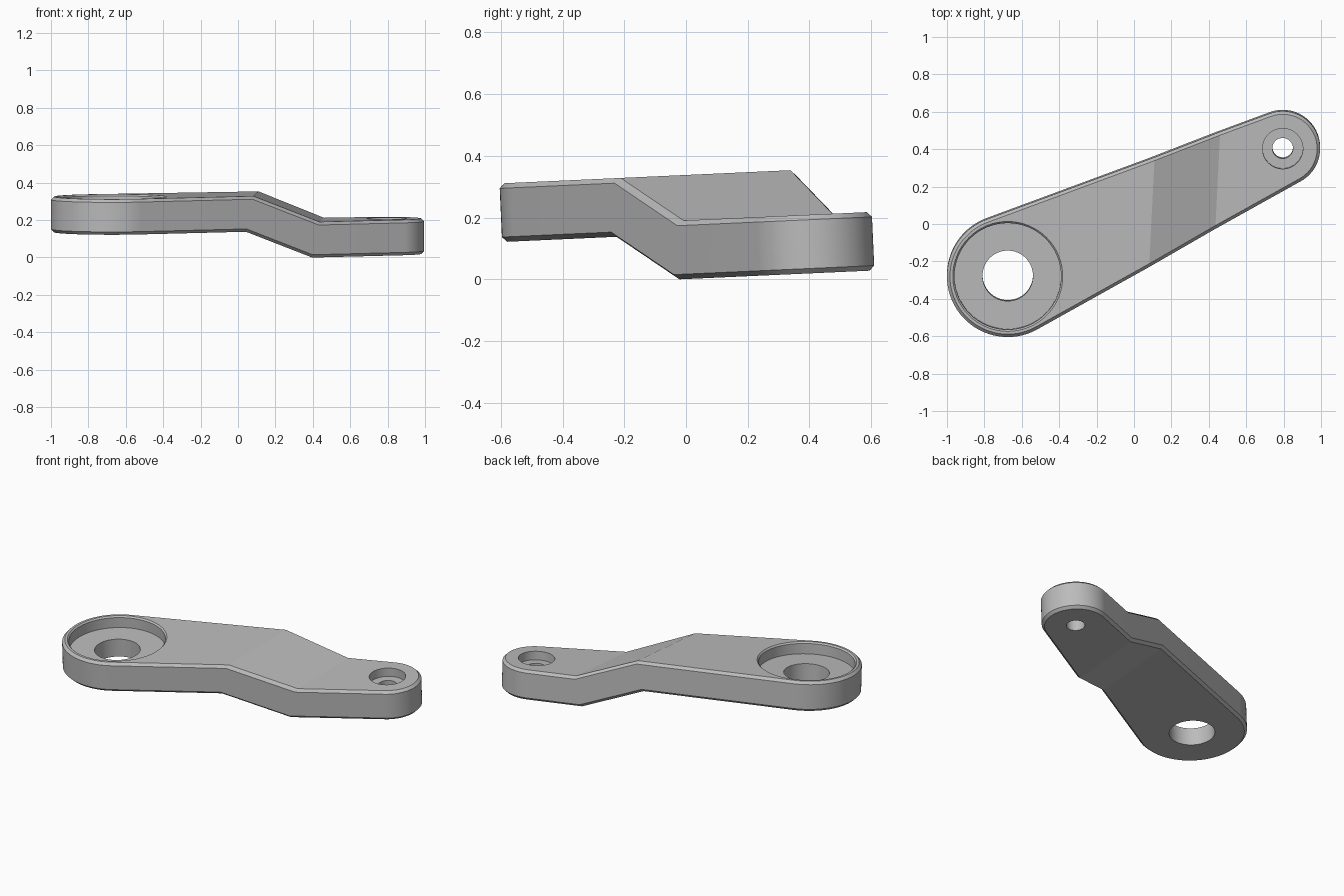
import bpy, bmesh, math
from mathutils import Matrix, Vector

cube = bpy.data.objects.get("Cube")
if cube:
    bpy.data.objects.remove(cube, do_unlink=True)

metal = bpy.data.materials.new("grey_metal")
metal.use_nodes = True
metal.diffuse_color = (0.5, 0.5, 0.5, 1)
metal.node_tree.nodes["Principled BSDF"].inputs["Base Color"].default_value = (0.5, 0.5, 0.5, 1)

BIG, BIG_R = Vector((-0.675, -0.274)), 0.325
SMALL, SMALL_R = Vector((0.795, 0.403)), 0.2
THICK, CHAMFER = 0.19, 0.016
HIGH, DROP = 0.154, 0.147            # raised end height and step down
BEND_1, BEND_2 = 0.054, 0.398        # where the step starts and ends
ACROSS = Vector((1, -0.05, -0.2))    # direction across the bend lines
TILT = Matrix.Translation((0, 0.009, -0.006)) @ Matrix.Rotation(math.radians(2.6), 4, 'X')


def outline(inset, z, steps=48):
    """Two end arcs joined by tangent lines."""
    axis = SMALL - BIG
    a = math.atan2(axis.y, axis.x)
    half = math.pi / 2 - math.asin((BIG_R - SMALL_R) / axis.length)
    points = []
    for c, r, start, end in ((BIG, BIG_R, a + half, a + 2 * math.pi - half),
                             (SMALL, SMALL_R, a - half, a + half)):
        for i in range(steps + 1):
            t = start + (end - start) * i / steps
            points.append((c.x + (r - inset) * math.cos(t), c.y + (r - inset) * math.sin(t), z))
    return points


def loft(bm, loops):
    """Bridge equal rings of points and cap both ends."""
    rings = [[bm.verts.new(p) for p in loop] for loop in loops]
    n = len(rings[0])
    for low, high in zip(rings, rings[1:]):
        for i in range(n):
            j = (i + 1) % n
            bm.faces.new((low[i], low[j], high[j], high[i]))
    bm.faces.new(rings[0][::-1])
    bm.faces.new(rings[-1])


def make_object(name, bm):
    bmesh.ops.recalc_face_normals(bm, faces=bm.faces)
    mesh = bpy.data.meshes.new(name)
    bm.to_mesh(mesh)
    bm.free()
    mesh.materials.append(metal)
    obj = bpy.data.objects.new(name, mesh)
    bpy.context.collection.objects.link(obj)
    obj.matrix_world = TILT
    return obj


# Chamfered plate, creased along two lines and stepped down
bm = bmesh.new()
loft(bm, [outline(CHAMFER, 0), outline(0, CHAMFER),
          outline(0, THICK - CHAMFER), outline(CHAMFER, THICK)])
for bend in (BEND_1, BEND_2):
    bmesh.ops.bisect_plane(bm, geom=bm.verts[:] + bm.edges[:] + bm.faces[:], dist=1e-5,
                           plane_co=(bend, 0, 0), plane_no=ACROSS)
for v in bm.verts:
    t = (ACROSS.dot(v.co) - BEND_1) / (BEND_2 - BEND_1)
    v.co.z += HIGH - DROP * min(max(t, 0), 1)
arm = make_object("lever_arm", bm)


def cut_bore(name, center, base, hole, recess, depth, lip):
    """Through hole with a flat round recess on top."""
    top = base + THICK
    floor = top - depth
    profile = [(hole, base - 0.1), (hole, floor), (recess, floor), (recess, top - lip),
               (recess + lip, top), (recess + lip, top + 0.1)]
    if not lip:
        profile = profile[:3] + profile[-1:]
    bm = bmesh.new()
    loft(bm, [[(center.x + r * math.cos(k * math.tau / 64),
                center.y + r * math.sin(k * math.tau / 64), z) for k in range(64)]
              for r, z in profile])
    cutter = make_object(name, bm)
    cutter.hide_render = True
    mod = arm.modifiers.new(name, 'BOOLEAN')
    mod.operation = 'DIFFERENCE'
    mod.solver = 'EXACT'
    mod.object = cutter
    bpy.ops.object.modifier_apply(modifier=name)
    bpy.data.objects.remove(cutter, do_unlink=True)


bpy.ops.object.select_all(action='DESELECT')
arm.select_set(True)
bpy.context.view_layer.objects.active = arm
bpy.context.view_layer.update()

# Bearing seat at the wide end, bolt seat at the narrow end
cut_bore("bearing_seat", BIG, HIGH, 0.135, 0.285, 0.075, 0.009)
cut_bore("bolt_seat", SMALL, HIGH - DROP, 0.055, 0.108, 0.055, 0)

bpy.ops.object.shade_smooth_by_angle(angle=math.radians(18))
